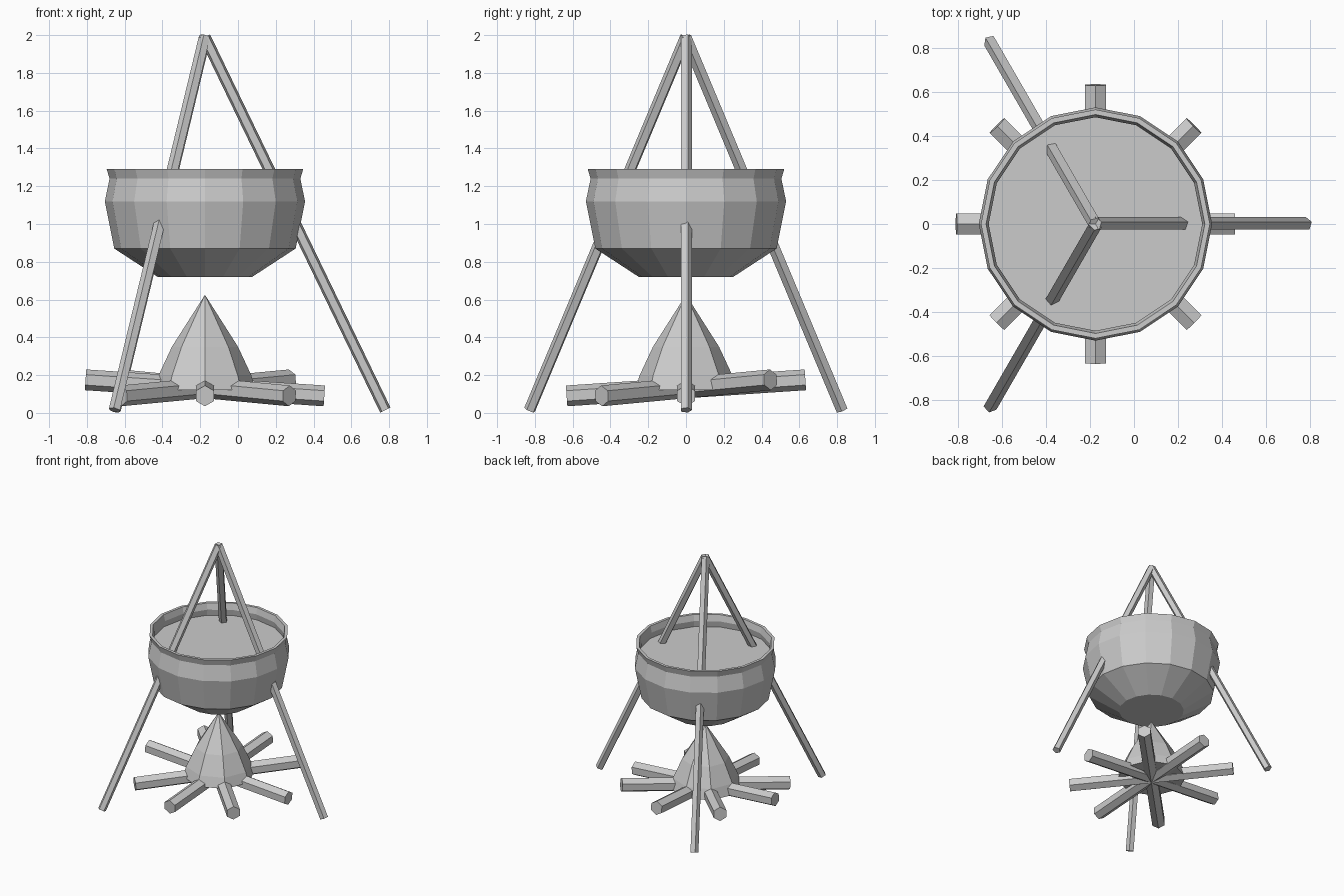
import bpy
import bmesh
from math import sin, cos, pi, radians
from mathutils import Vector, Matrix

cube = bpy.data.objects.get("Cube")
if cube:
    bpy.data.objects.remove(cube, do_unlink=True)

CENTRE = Vector((-0.175, 0, 0))

grey = bpy.data.materials.new("plain grey")
grey.use_nodes = True
colour = (0.6, 0.6, 0.6, 1)
grey.diffuse_color = colour
grey.node_tree.nodes["Principled BSDF"].inputs["Base Color"].default_value = colour


def finish(name, bm):
    bmesh.ops.recalc_face_normals(bm, faces=bm.faces)
    mesh = bpy.data.meshes.new(name)
    bm.to_mesh(mesh)
    bm.free()
    mesh.materials.append(grey)
    obj = bpy.data.objects.new(name, mesh)
    obj.location = CENTRE
    bpy.context.collection.objects.link(obj)
    return obj


def lathe(name, profile, sides):
    """Flat-faced turned solid; a zero radius makes a point."""
    bm = bmesh.new()
    rings = []
    for r, z in profile:
        steps = sides if r > 0 else 1
        rings.append([bm.verts.new((r * cos(2 * pi * i / sides), r * sin(2 * pi * i / sides), z))
                      for i in range(steps)])
    for low, high in zip(rings, rings[1:]):
        for i in range(sides):
            j = (i + 1) % sides
            quad = [low[i], low[j], high[j % len(high)], high[i % len(high)]]
            bm.faces.new(list(dict.fromkeys(quad)))
    for ring in (rings[0], rings[-1]):
        if len(ring) > 1:
            bm.faces.new(ring)
    return finish(name, bm)


def stick(name, start, end, radius, sides, angle, turn):
    """Prism between two points in the XZ plane, swung around Z by angle."""
    a, b = Vector(start), Vector(end)
    axis = (b - a).normalized()
    side = Vector((0, 1, 0))
    up = axis.cross(side)
    swing = Matrix.Rotation(angle, 3, "Z")
    bm = bmesh.new()
    ends = []
    for p in (a, b):
        ring = []
        for i in range(sides):
            t = turn + 2 * pi * i / sides
            ring.append(bm.verts.new(swing @ (p + radius * (cos(t) * up + sin(t) * side))))
        ends.append(ring)
        bm.faces.new(ring)
    for i in range(sides):
        j = (i + 1) % sides
        bm.faces.new([ends[0][i], ends[0][j], ends[1][j], ends[1][i]])
    return finish(name, bm)


# Pot with a flared rim, closed inside by the level of its contents
lathe("cauldron", [(0.25, 0.72), (0.48, 0.87), (0.53, 1.12), (0.505, 1.24),
                   (0.52, 1.29), (0.497, 1.29), (0.485, 1.24), (0.495, 1.19)], 16)

# Pointed fire under the pot
lathe("fire", [(0.27, 0.12), (0.245, 0.2), (0.175, 0.35), (0, 0.625)], 8)

# Tripod poles meeting above the pot
for k in range(3):
    stick(f"tripod_leg_{k + 1}", (0, 0, 1.99), (0.955, 0, 0.015),
          0.032, 5, k * radians(120), radians(18))

# Crossed logs, each low at one end and high at the other
for k in range(4):
    stick(f"log_{k + 1}", (-0.632, 0, 0.175), (0.632, 0, 0.09),
          0.055, 6, -k * radians(45), 0)
